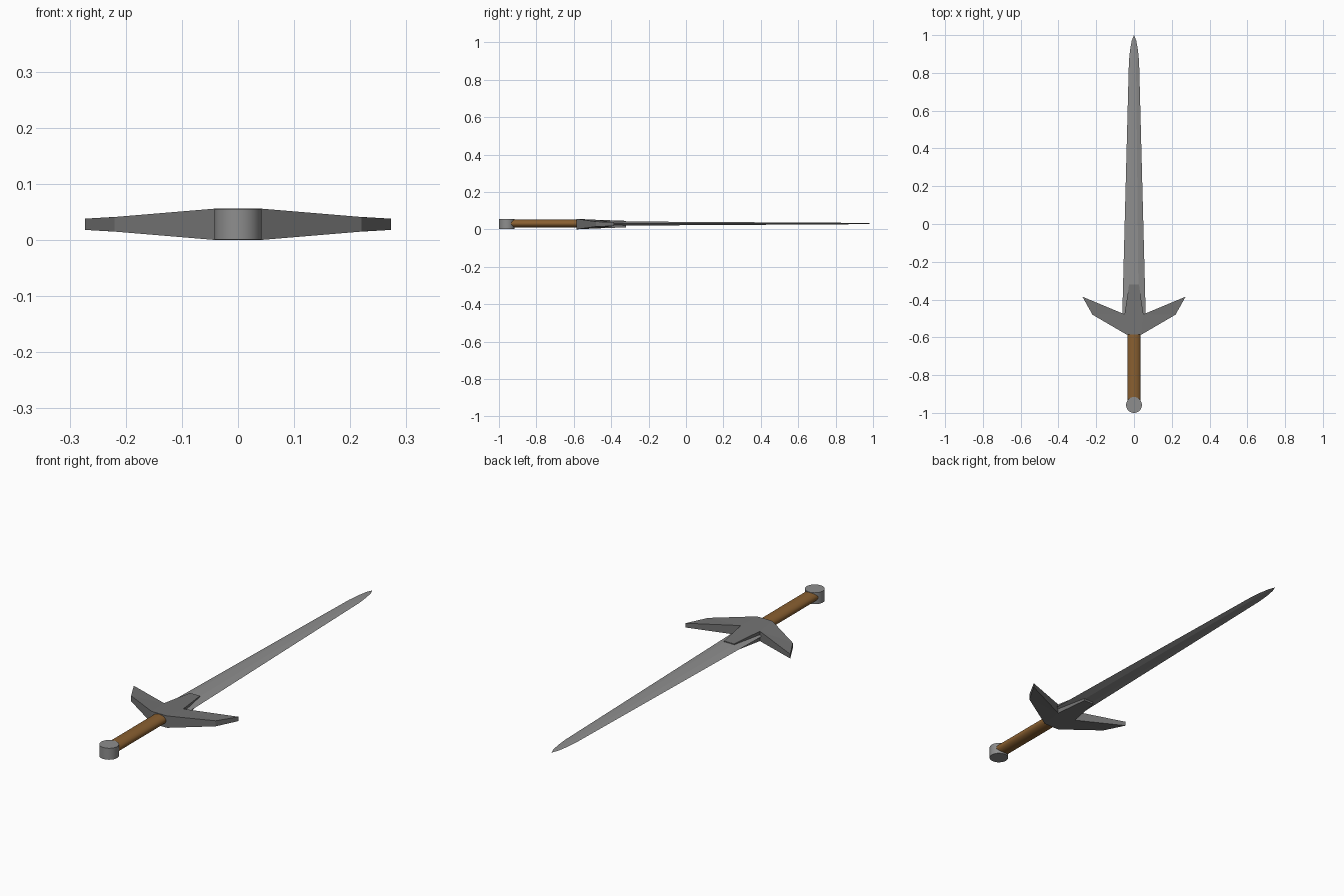
import bpy, bmesh, math
from mathutils import Matrix

if "Cube" in bpy.data.objects:
    bpy.data.objects.remove(bpy.data.objects["Cube"])

ZC = 0.029  # mid-plane of the sword
STEEL = (0.27, 0.27, 0.27, 1)
DARK_STEEL = (0.17, 0.17, 0.17, 1)
LEATHER = (0.25, 0.115, 0.03, 1)


def finish(name, bm, color):
    bmesh.ops.recalc_face_normals(bm, faces=bm.faces)
    me = bpy.data.meshes.new(name)
    bm.to_mesh(me)
    bm.free()
    ob = bpy.data.objects.new(name, me)
    bpy.context.collection.objects.link(ob)
    mat = bpy.data.materials.new(name + "_material")
    mat.diffuse_color = color
    mat.use_nodes = True
    mat.node_tree.nodes["Principled BSDF"].inputs["Base Color"].default_value = mat.diffuse_color
    me.materials.append(mat)
    return ob


def cylinder(name, sides, r, depth, matrix, color):
    bm = bmesh.new()
    bmesh.ops.create_cone(bm, cap_ends=True, segments=sides, radius1=r,
                          radius2=r, depth=depth, matrix=matrix)
    ob = finish(name, bm, color)
    bpy.context.view_layer.objects.active = ob
    ob.select_set(True)
    bpy.ops.object.shade_smooth_by_angle(angle=math.radians(35))
    ob.select_set(False)
    return ob


# Blade: bevelled hexagonal sections (y, half width, half thickness) and a tip
bm = bmesh.new()
rings = []
for y, w, t in [(-0.52, 0.063, 0.012), (0.86, 0.027, 0.004),
                (0.92, 0.021, 0.003), (0.97, 0.012, 0.002)]:
    f = w * 0.4
    section = [(-w, 0), (-f, t), (f, t), (w, 0), (f, -t), (-f, -t)]
    rings.append([bm.verts.new((x, y, ZC + 0.003 + z)) for x, z in section])
for a, b in zip(rings, rings[1:]):
    for i in range(6):
        j = (i + 1) % 6
        bm.faces.new((a[i], a[j], b[j], b[i]))
bm.faces.new(rings[0])
tip = bm.verts.new((0, 1.0, ZC + 0.003))
for i in range(6):
    bm.faces.new((rings[-1][i], rings[-1][(i + 1) % 6], tip))
finish("blade", bm, STEEL)

# Guard: swept arms and central tongue, outline of (x, y, half thickness)
right = [(0.04, -0.585, 0.028), (0.22, -0.48, 0.013), (0.273, -0.385, 0.01),
         (0.05, -0.478, 0.023), (0.026, -0.32, 0.0175)]
outline = right + [(-x, y, t) for x, y, t in reversed(right)]
bm = bmesh.new()
top = [bm.verts.new((x, y, ZC + t)) for x, y, t in outline]
low = [bm.verts.new((x, y, ZC - t)) for x, y, t in outline]
patches = [(0, 1, 3), (1, 2, 3), (0, 3, 6, 9), (3, 4, 5, 6), (6, 8, 9), (6, 7, 8)]
for p in patches:
    bm.faces.new([top[i] for i in p])
    bm.faces.new([low[i] for i in reversed(p)])
for i in range(10):
    j = (i + 1) % 10
    bm.faces.new((top[i], low[i], low[j], top[j]))
finish("guard", bm, DARK_STEEL)

# Grip: flattened round handle
cylinder("grip", 24, 0.035, 0.37,
         Matrix.Translation((0, -0.755, 0.032)) @ Matrix.Diagonal((1, 1, 0.64, 1))
         @ Matrix.Rotation(math.pi / 2, 4, 'X'), LEATHER)

# Pommel: upright disc
cylinder("pommel", 32, 0.042, 0.054, Matrix.Translation((0, -0.958, ZC)), STEEL)

# Rest the lowest point on the ground
low_z = min(v.co.z for o in bpy.data.objects for v in o.data.vertices)
for o in bpy.data.objects:
    o.data.transform(Matrix.Translation((0, 0, -low_z)))
